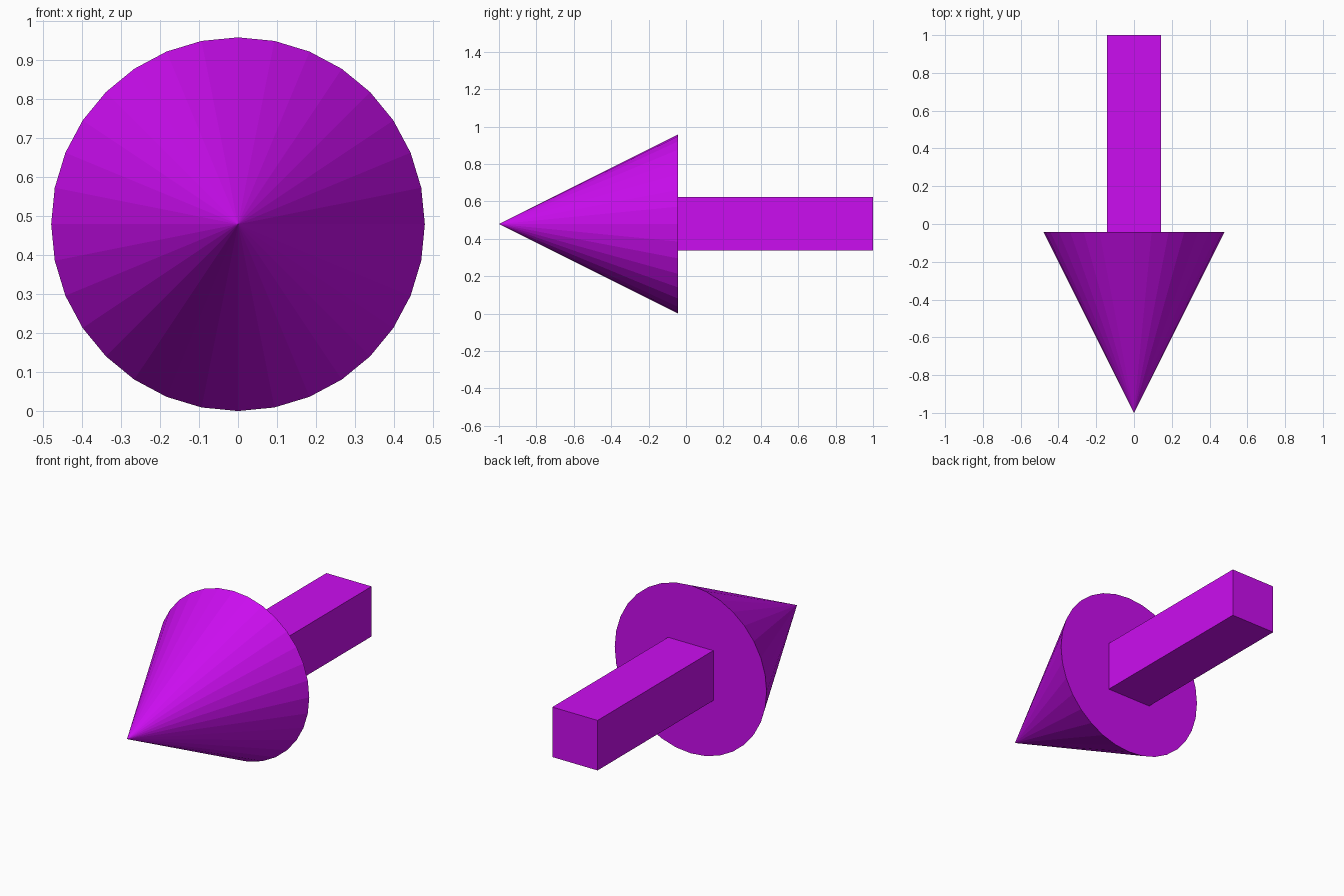
import bpy
import math

if "Cube" in bpy.data.objects:
    bpy.data.objects.remove(bpy.data.objects["Cube"])

R = 0.479          # head radius, also the height of the axis
BASE_Y = -0.042    # where head meets shaft
SHAFT = 0.285      # shaft width

mat = bpy.data.materials.new("purple")
mat.diffuse_color = (0.6, 0.004, 0.87, 1)
mat.use_nodes = True
mat.node_tree.nodes["Principled BSDF"].inputs["Base Color"].default_value = mat.diffuse_color


def finish(name):
    obj = bpy.context.object
    obj.name = name
    obj.data.materials.append(mat)
    bpy.ops.object.transform_apply(location=False, rotation=True, scale=True)
    return obj


# Cone head pointing to the front
bpy.ops.mesh.primitive_cone_add(
    vertices=32, radius1=R, radius2=0, depth=1 + BASE_Y,
    location=(0, (BASE_Y - 1) / 2, R), rotation=(math.pi / 2, 0, 0))
finish("arrow_head")

# Square shaft running to the back
bpy.ops.mesh.primitive_cube_add(size=1, location=(0, (1 + BASE_Y) / 2, R + 0.002))
bpy.context.object.scale = (SHAFT, 1 - BASE_Y, SHAFT)
finish("arrow_shaft")
